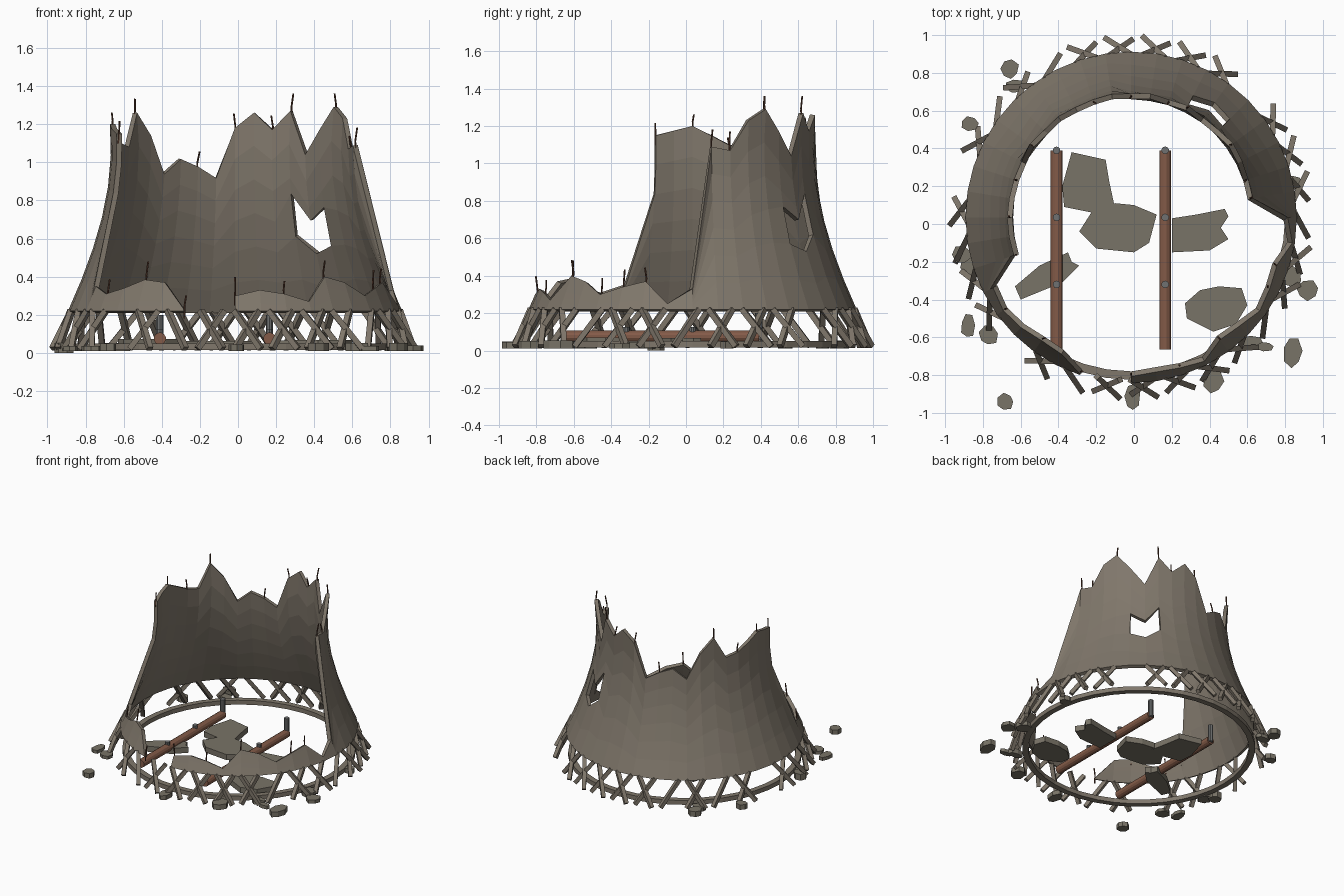
import bpy, bmesh, math, random
from mathutils import Vector

if "Cube" in bpy.data.objects:
    bpy.data.objects.remove(bpy.data.objects["Cube"])

random.seed(4)
CX, CY = -0.015, 0.035
SEG, ROWS, BASE = 40, 6, 0.22


def material(name, rgb):
    m = bpy.data.materials.new(name)
    m.diffuse_color = (*rgb, 1)
    m.use_nodes = True
    m.node_tree.nodes["Principled BSDF"].inputs["Base Color"].default_value = m.diffuse_color
    return m


CONCRETE = material("weathered concrete", (0.215, 0.185, 0.147))
RUBBLE = material("rubble concrete", (0.19, 0.172, 0.135))
PIPE = material("rusty pipe", (0.23, 0.105, 0.065))
REBAR = material("dark rust", (0.10, 0.045, 0.028))
STEEL = material("grey steel", (0.16, 0.165, 0.165))


def finish(name, bm, mat, fix=True):
    if fix:
        bmesh.ops.recalc_face_normals(bm, faces=bm.faces)
    me = bpy.data.meshes.new(name)
    bm.to_mesh(me)
    bm.free()
    me.materials.append(mat)
    ob = bpy.data.objects.new(name, me)
    bpy.context.collection.objects.link(ob)
    return ob


def shell_radius(z):
    return 0.652 * math.sqrt(1 + ((z - 1.08) / 0.955) ** 2)


def polar(k, r, z):
    a = math.radians(9 * k)
    return Vector((CX + r * math.sin(a), CY + r * math.cos(a), z))


def bar(bm, a, b, r, sides):
    """Add a closed prism running from a to b."""
    d = (b - a).normalized()
    side = d.cross(Vector((0, 0, 1)))
    side = side.normalized() if side.length > 1e-3 else Vector((1, 0, 0))
    up = side.cross(d)
    rings = []
    for p in (a, b):
        rings.append([bm.verts.new(p + r * (math.cos(t) * side + math.sin(t) * up))
                      for t in [2 * math.pi * (i + 0.5) / sides for i in range(sides)]])
    for i in range(sides):
        j = (i + 1) % sides
        bm.faces.new((rings[0][i], rings[0][j], rings[1][j], rings[1][i]))
    bm.faces.new(rings[0][::-1])
    bm.faces.new(rings[1])


def slab(bm, points, z0, z1):
    """Add a prism with a flat outline."""
    lo = [bm.verts.new((x, y, z0)) for x, y in points]
    hi = [bm.verts.new((x, y, z1)) for x, y in points]
    n = len(points)
    for i in range(n):
        j = (i + 1) % n
        bm.faces.new((lo[i], lo[j], hi[j], hi[i]))
    bm.faces.new(lo[::-1])
    bm.faces.new(hi)


# Broken tower shell: rim height for each of the 40 columns, clockwise from the back
rim = [1.18, 1.26, 1.17, 1.27, 1.04, 1.17, 1.29, 1.23, 1.07, 1.09,
       0.33, 0.25, 0.37, 0.34, 0.30, 0.37, 0.40, 0.27, 0.31, 0.33,
       0.30, 0.23, 0.23, 0.37, 0.385, 0.34, 0.31, 0.35, 1.15, 1.175,
       1.20, 1.15, 1.10, 1.08, 1.26, 1.14, 0.94, 1.02, 0.98, 0.92]
hole = {3: (0.62, 0.84), 4: (0.53, 0.70), 5: (0.57, 0.77)}   # jagged breach
missing = {(3, 2), (4, 2), (27, 4), (27, 5)}
missing |= {(k, r) for k in (20, 21) for r in range(ROWS)}
bm = bmesh.new()
grid = []
for k in range(SEG):
    zs = [BASE + (rim[k] - BASE) * i / ROWS for i in range(ROWS + 1)]
    if k in hole:
        zs[2], zs[3] = hole[k]
    grid.append([bm.verts.new(polar(k, shell_radius(z), z)) for z in zs])
for k in range(SEG):
    a, b = grid[k], grid[(k + 1) % SEG]
    for r in range(ROWS):
        if (k, r) not in missing:
            bm.faces.new((a[r], a[r + 1], b[r + 1], b[r]))
bmesh.ops.delete(bm, geom=[v for v in bm.verts if not v.link_faces], context='VERTS')
shell = finish("tower_shell", bm, CONCRETE, fix=False)
mod = shell.modifiers.new("thickness", 'SOLIDIFY')
mod.thickness, mod.offset = 0.028, -1

# Bent reinforcing bars sticking out of the rim
bm = bmesh.new()
for k in (0, 2, 3, 6, 8, 9, 12, 13, 16, 18, 20, 22, 24, 26, 28, 30, 32, 34, 38):
    z = rim[k]
    r = shell_radius(z) - 0.014
    mid = polar(k, r, z + 0.02)
    bend = Vector((random.uniform(-.012, .012), random.uniform(-.012, .012), random.uniform(.04, .08)))
    bar(bm, polar(k, r + 0.005, z - 0.05), mid, 0.005, 5)
    bar(bm, mid, mid + bend, 0.005, 5)
finish("rim_rebar", bm, REBAR)

# Crossed diagonal columns carrying the shell, a few of them lost
bm = bmesh.new()
for i in range(30):
    for s in (-1, 1):
        if random.random() < 0.14:
            continue
        c = (-4 + 12 * i) / 9
        r = 0.945 + (0.012 if s > 0 else -0.006)
        bar(bm, polar(c - s * 0.46, r, 0.022), polar(c + s * 0.46, 0.862, 0.222), 0.021, 4)
finish("diagonal_columns", bm, CONCRETE)

# Foundation ring
bm = bmesh.new()
section = [(0.815, 0.015), (0.86, 0.015), (0.86, 0.05), (0.815, 0.05)]
loops = [[bm.verts.new(polar(k, r, z)) for r, z in section] for k in range(SEG)]
for k in range(SEG):
    a, b = loops[k], loops[(k + 1) % SEG]
    for i in range(4):
        j = (i + 1) % 4
        bm.faces.new((a[i], a[j], b[j], b[i]))
finish("foundation_ring", bm, CONCRETE)

# Two pipes across the floor with their steel risers
for x, side in ((-0.41, "left"), (0.165, "right")):
    bm = bmesh.new()
    bar(bm, Vector((x, 0.39, 0.075)), Vector((x, -0.665, 0.075)), 0.032, 12)
    finish(side + "_pipe", bm, PIPE)
    bm = bmesh.new()
    for y, top in ((0.39, 0.2), (0.035, 0.125), (-0.32, 0.125)):
        bar(bm, Vector((x, y, 0.06)), Vector((x, y, top)), 0.02, 10)
    finish(side + "_pipe_risers", bm, STEEL)

# Fallen slabs on the floor inside
slabs = [
    [(-.33, .38), (-.15, .34), (-.13, .22), (-.1, .08), (-.22, .06), (-.37, .09), (-.38, .2)],
    [(-.1, .11), (0, .1), (.12, .05), (.08, -.1), (0, -.15), (-.2, -.13), (-.29, -.04), (-.22, .07)],
    [(.2, .03), (.33, .05), (.48, .08), (.5, .04), (.46, -.02), (.5, -.08), (.4, -.14), (.2, -.15)],
    [(.35, -.35), (.45, -.33), (.57, -.34), (.6, -.43), (.54, -.53), (.42, -.57), (.28, -.5), (.27, -.42)],
    [(-.63, -.33), (-.5, -.22), (-.35, -.15), (-.33, -.2), (-.29, -.22), (-.38, -.31), (-.6, -.4)],
]
bm = bmesh.new()
for i, pts in enumerate(slabs):
    slab(bm, pts, 0.015 + 0.003 * i, 0.06 + 0.003 * i)
finish("fallen_slabs", bm, RUBBLE)

# Loose chunks scattered outside: x, y, half width, half depth
chunks = [(-.66, .82, .05, .055), (-.63, .73, .06, .04), (-.87, .53, .045, .038),
          (-.91, -.16, .05, .05), (-.87, -.22, .05, .06), (-.88, -.54, .038, .065),
          (-.77, -.59, .05, .055), (-.68, -.94, .045, .045), (-.01, -.92, .042, .075),
          (.42, -.83, .055, .07), (.69, -.65, .05, .025), (.84, -.68, .052, .08),
          (.92, -.35, .06, .055), (.83, -.28, .06, .06), (.84, .22, .05, .04),
          (.62, -.62, .06, .03)]
bm = bmesh.new()
for x, y, w, d in chunks:
    turn = random.uniform(0, 1)
    pts = []
    for i in range(7):
        t = turn + 2 * math.pi * i / 7
        f = random.uniform(0.85, 1.1)
        pts.append((x + w * f * math.cos(t), y + d * f * math.sin(t)))
    slab(bm, pts, 0.01 if x > -0.9 else 0.0, random.uniform(0.035, 0.055))
finish("scattered_chunks", bm, RUBBLE)
